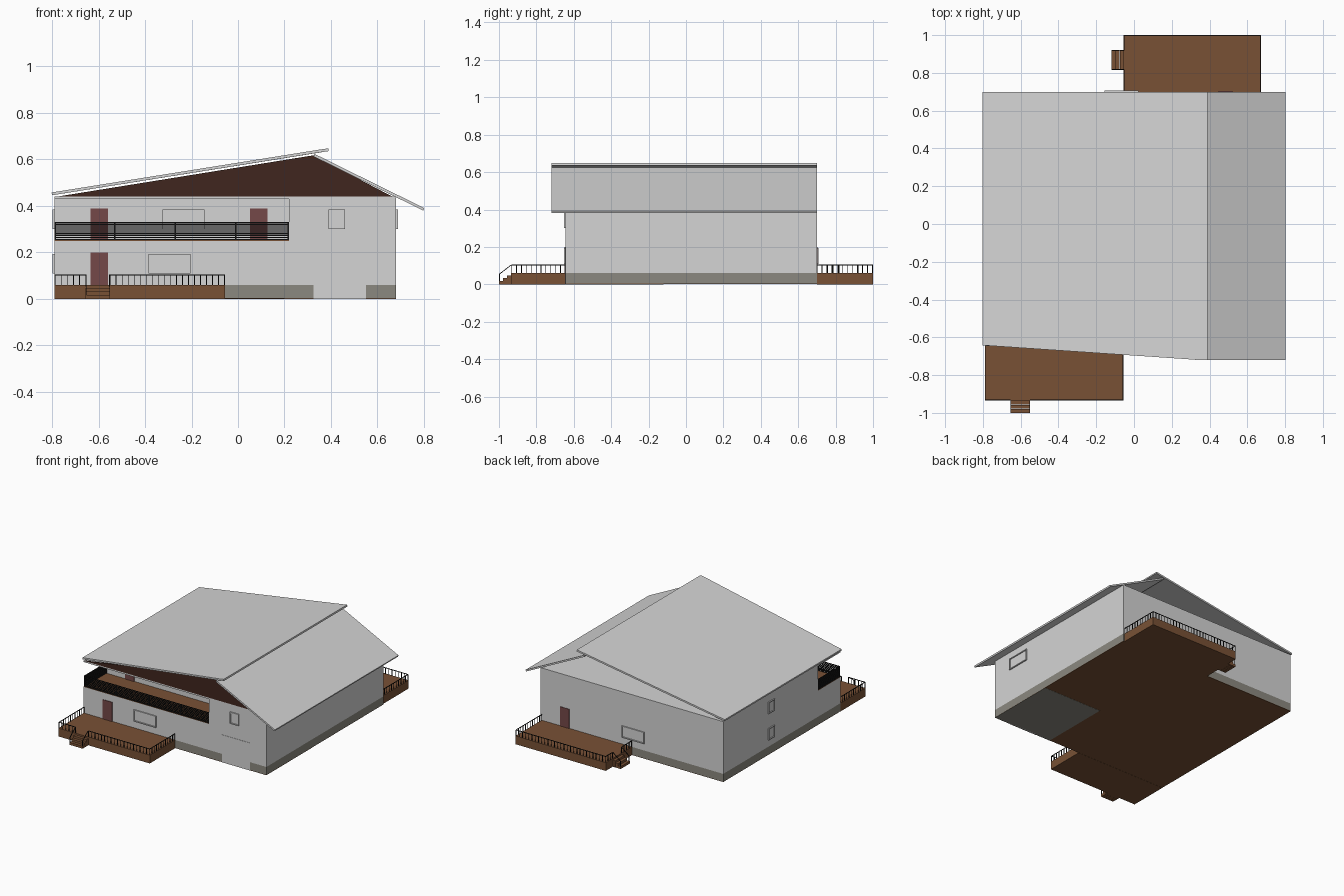
import bpy, bmesh, math
from mathutils import Vector, Matrix

if "Cube" in bpy.data.objects:
    bpy.data.objects.remove(bpy.data.objects["Cube"])


def material(name, rgb):
    m = bpy.data.materials.new(name)
    m.diffuse_color = (*rgb, 1)
    m.use_nodes = True
    m.node_tree.nodes["Principled BSDF"].inputs["Base Color"].default_value = m.diffuse_color
    return m


WALL = material("light grey", (0.66, 0.66, 0.66))
PLINTH = material("stone grey", (0.26, 0.25, 0.215))
DECK = material("brown timber", (0.19, 0.083, 0.036))
GABLE = material("dark brown cladding", (0.051, 0.019, 0.013))
DOOR = material("red brown door", (0.178, 0.066, 0.066))
BLACK = material("black metal", (0.008, 0.008, 0.008))


def finish(name, bm, mat):
    bmesh.ops.recalc_face_normals(bm, faces=bm.faces)
    me = bpy.data.meshes.new(name)
    bm.to_mesh(me)
    bm.free()
    me.materials.append(mat)
    ob = bpy.data.objects.new(name, me)
    bpy.context.collection.objects.link(ob)
    return ob


def add_box(bm, x0, x1, y0, y1, z0, z1):
    m = Matrix.Translation(((x0 + x1) / 2, (y0 + y1) / 2, (z0 + z1) / 2))
    bmesh.ops.create_cube(bm, size=1, matrix=m @ Matrix.Diagonal((x1 - x0, y1 - y0, z1 - z0, 1)))


def boxes(name, mat, *dims):
    bm = bmesh.new()
    for d in dims:
        add_box(bm, *d)
    return finish(name, bm, mat)


def prism(name, mat, points, direction):
    """Extrude a flat polygon along a vector."""
    bm = bmesh.new()
    f = bm.faces.new([bm.verts.new(p) for p in points])
    r = bmesh.ops.extrude_face_region(bm, geom=[f])
    bmesh.ops.translate(bm, vec=direction, verts=[v for v in r["geom"] if isinstance(v, bmesh.types.BMVert)])
    if f.is_valid and all(len(e.link_faces) < 2 for e in f.edges):
        bm.faces.new(f.verts)
    return finish(name, bm, mat)


def bar(bm, p, q, t):
    """Square bar of thickness t between two points."""
    p, q = Vector(p), Vector(q)
    d = q - p
    m = Matrix.Translation((p + q) / 2) @ d.to_track_quat('Z', 'Y').to_matrix().to_4x4()
    bmesh.ops.create_cube(bm, size=1, matrix=m @ Matrix.Diagonal((t, t, d.length, 1)))


X0, X1, Y0, Y1 = -0.79, 0.68, -0.645, 0.70
BAL_X, BAL_Y = 0.22, -0.39          # balcony recess limits
F1, F2, TOP = 0.06, 0.25, 0.44      # floor levels and wall top

# Lower storey, upper storey with balcony recess, attic floor
boxes("lower_walls", WALL, (X0, X1, Y0, Y1, F1, F2))
prism("upper_walls", WALL,
      [(X0, Y1, F2), (X1, Y1, F2), (X1, Y0, F2), (BAL_X, Y0, F2), (BAL_X, BAL_Y, F2), (X0, BAL_Y, F2)],
      (0, 0, 0.43 - F2))
boxes("attic_floor", WALL, (X0, X1, Y0, Y1, 0.43, TOP))
boxes("balcony_floor", DECK, (X0, BAL_X, Y0, BAL_Y, F2, F2 + 0.003))

# Base: stone plinth, timber floor underside, garage slab and door
boxes("plinth", PLINTH, (X0, X1, Y0, Y1, 0.004, F1))
boxes("ground_floor", DECK, (X0, X1, Y0, Y1, 0.001, 0.004))
boxes("garage_floor", PLINTH, (0.20, X1, Y0, -0.12, 0, 0.003))
boxes("garage_door", WALL, (0.325, 0.55, Y0 - 0.002, Y0 + 0.01, 0, 0.2))

# Front gable cladding (the back gable is open)
prism("front_gable", GABLE, [(X0 + 0.01, Y0, TOP), (0.325, Y0, 0.618), (0.665, Y0, TOP)], (0, 0.008, 0))

# Two roof slopes; the left one has a slanted front edge
prism("left_roof", WALL,
      [(-0.80, 0.70, 0.446), (-0.80, -0.642, 0.446), (0.35, -0.72, 0.63), (0.39, -0.72, 0.636), (0.39, 0.70, 0.636)],
      (-0.002, 0, 0.012))
prism("right_roof", WALL,
      [(0.325, -0.72, 0.613), (0.325, 0.70, 0.613), (0.797, 0.70, 0.38), (0.797, -0.72, 0.38)],
      (0.004, 0, 0.011))

# Decks and their three-step stairs
boxes("front_deck", DECK, (X0, -0.055, -0.935, Y0, 0, F1))
boxes("back_deck", DECK, (-0.055, 0.672, Y1, 1.0, 0, F1))
steps = [(i * 0.022, 0.048 - 0.015 * i) for i in range(3)]
boxes("front_steps", DECK,
      *[(-0.655, -0.55, -0.935 - d - 0.021, -0.935 - d, 0, z) for d, z in steps])
boxes("back_steps", DECK,
      *[(-0.055 - d - 0.02, -0.055 - d, 0.815, 0.92, 0, z) for d, z in steps])


# Thin black deck railings: posts with a top rail
def railing(name, paths, slopes):
    bm = bmesh.new()
    for path in paths:
        for a, b in zip(path, path[1:]):
            a, b = Vector((*a, F1)), Vector((*b, F1))
            up = Vector((0, 0, 0.043))
            bar(bm, a + up, b + up, 0.004)
            n = max(2, round((b - a).length / 0.026))
            for i in range(n + 1):
                p = a.lerp(b, i / n)
                bar(bm, p, p + up, 0.0035)
    for (ax, ay), (bx, by) in slopes:
        bar(bm, (ax, ay, 0.103), (bx, by, 0.055), 0.004)
        bar(bm, (bx, by, 0.01), (bx, by, 0.057), 0.0035)
    finish(name, bm, BLACK)


railing("front_deck_railing",
        [[(-0.787, Y0), (-0.787, -0.932), (-0.655, -0.932)],
         [(-0.55, -0.932), (-0.058, -0.932), (-0.058, Y0)]],
        [((x, -0.935), (x, -0.997)) for x in (-0.653, -0.552)])
railing("back_deck_railing",
        [[(0.669, Y1), (0.669, 0.997), (-0.052, 0.997), (-0.052, 0.92)],
         [(-0.052, 0.815), (-0.052, Y1)]],
        [((-0.055, y), (-0.115, y)) for y in (0.818, 0.917)])

# Balcony railing: closely spaced horizontal bars on front and left side
bm = bmesh.new()
ry, rx = Y0 + 0.004, X0 + 0.004
for i in range(9):
    z = F2 + 0.006 + i * 0.009
    bar(bm, (rx, ry, z), (BAL_X, ry, z), 0.005)
    bar(bm, (rx, ry, z), (rx, BAL_Y, z), 0.005)
for x in (rx, -0.53, -0.27, -0.01, BAL_X - 0.003):
    bar(bm, (x, ry, F2), (x, ry, 0.331), 0.007)
bar(bm, (rx, BAL_Y - 0.003, F2), (rx, BAL_Y - 0.003, 0.331), 0.007)
finish("balcony_railing", bm, BLACK)

# Doors
boxes("front_door", DOOR, (-0.635, -0.56, Y0 - 0.004, Y0, F1, 0.2))
boxes("balcony_doors", DOOR,
      *[(x, x + 0.075, BAL_Y - 0.004, BAL_Y, F2, 0.39) for x in (-0.635, 0.052)])
boxes("back_door", DOOR, (0.447, 0.522, Y1, Y1 + 0.004, F1, 0.2))


# Windows: a raised frame around a pane; angle turns the outward side from the front
def window(name, x, y, z, width, angle):
    bm = bmesh.new()
    w, h, f = width / 2, 0.0425, 0.007
    add_box(bm, -w, w, -0.002, 0, -h, h)
    for s in (-1, 1):
        a, b = sorted((s * w, s * (w - f)))
        add_box(bm, a, b, -0.008, 0, -h, h)
        a, b = sorted((s * h, s * (h - f)))
        add_box(bm, -w + f, w - f, -0.008, 0, a, b)
    bm.transform(Matrix.Translation((x, y, z)) @ Matrix.Rotation(math.radians(angle), 4, 'Z'))
    finish(name, bm, WALL)


LOW, HIGH = 0.152, 0.343
window("front_lower_window", -0.295, Y0, LOW, 0.18, 0)
window("front_upper_window", 0.425, Y0, HIGH, 0.07, 0)
window("balcony_window", -0.235, BAL_Y, HIGH, 0.18, 0)
window("right_window", X1, -0.40, HIGH, 0.18, 90)
window("back_window", -0.065, Y1, LOW, 0.18, 180)
window("left_lower_window", X0, 0.15, LOW, 0.07, -90)
window("left_upper_window", X0, 0.15, HIGH, 0.07, -90)
